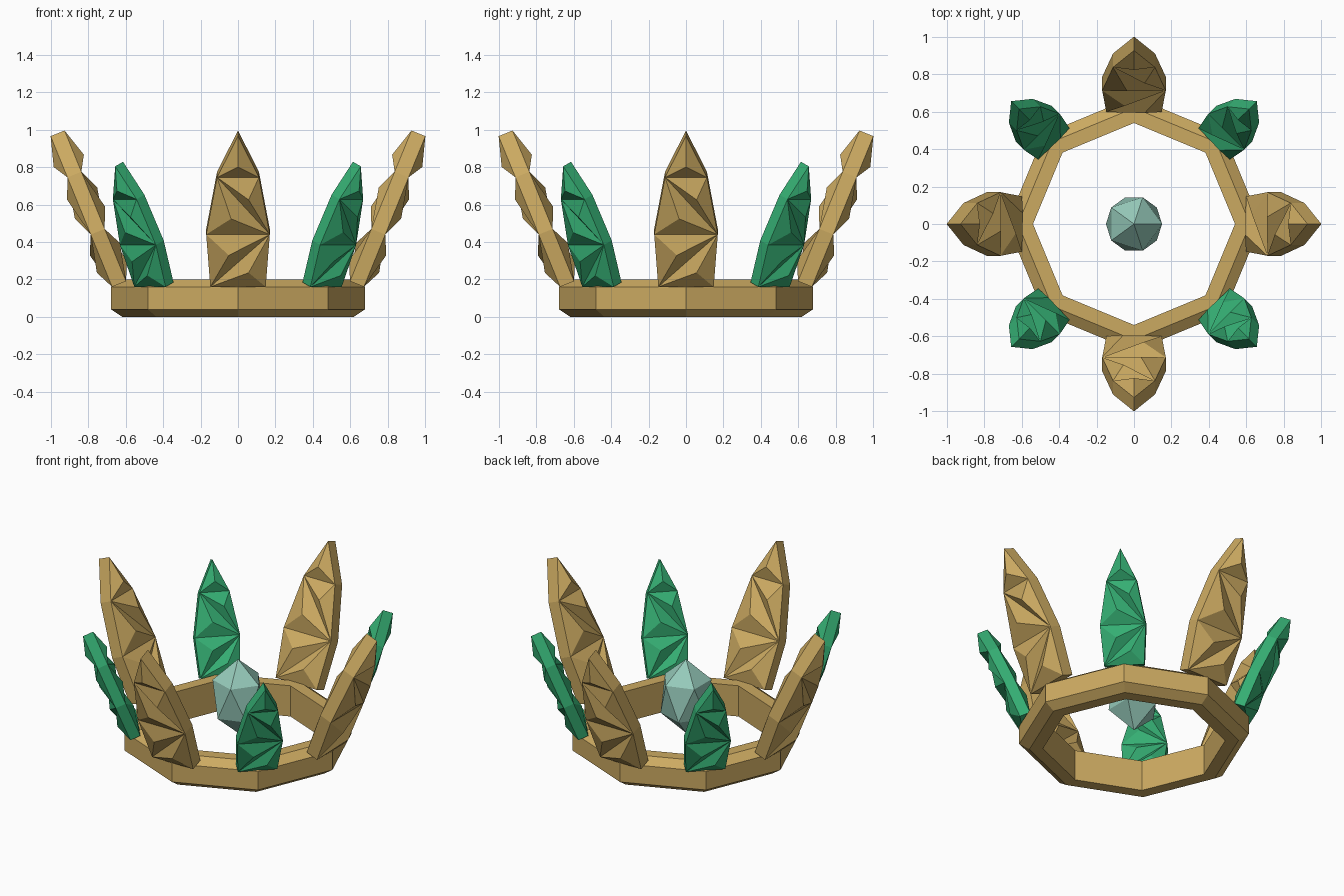
import bpy, bmesh, math
from mathutils import Vector

if "Cube" in bpy.data.objects:
    bpy.data.objects.remove(bpy.data.objects["Cube"])


def material(name, rgb):
    m = bpy.data.materials.new(name)
    m.diffuse_color = (*rgb, 1)
    m.use_nodes = True
    m.node_tree.nodes["Principled BSDF"].inputs["Base Color"].default_value = m.diffuse_color
    return m


GOLD = material("gold", (0.60, 0.40, 0.12))
GREEN = material("emerald green", (0.035, 0.42, 0.17))
PALE = material("pale aqua", (0.31, 0.60, 0.50))


def finish(bm, name, mat):
    bmesh.ops.recalc_face_normals(bm, faces=bm.faces)
    me = bpy.data.meshes.new(name)
    bm.to_mesh(me)
    bm.free()
    me.materials.append(mat)
    ob = bpy.data.objects.new(name, me)
    bpy.context.collection.objects.link(ob)
    return ob


# Octagonal band: bevelled profile (radius, height) swept round eight corners
def band():
    profile = [(0.54, 0), (0.62, 0), (0.68, 0.04), (0.68, 0.16), (0.62, 0.2), (0.54, 0.2)]
    bm = bmesh.new()
    rings = []
    for i in range(8):
        a = i * math.pi / 4
        rings.append([bm.verts.new((r * math.cos(a), r * math.sin(a), z)) for r, z in profile])
    n = len(profile)
    for i in range(8):
        p, q = rings[i], rings[(i + 1) % 8]
        for j in range(n):
            k = (j + 1) % n
            bm.faces.new((p[j], q[j], q[k], p[k]))
    finish(bm, "band", GOLD)


# Faceted spike: a pointed plate whose triangles are each raised to a small pyramid
OUTLINE = [(-0.148, 0), (0.148, 0), (0.17, 0.302), (0.112, 0.632),
           (0, 0.87), (-0.112, 0.632), (-0.17, 0.302)]
TRIANGLES = [(0, 1, 2), (0, 2, 6), (6, 2, 5), (2, 3, 5), (5, 3, 4)]
HALF, RAISE, LEAN = 0.04, 0.047, math.radians(22.2)


def spike(name, mat, angle, size):
    r = Vector((math.cos(angle), math.sin(angle), 0))
    up = Vector((0, 0, 1))
    u = up.cross(r)
    v = r * math.sin(LEAN) + up * math.cos(LEAN)
    w = r * math.cos(LEAN) - up * math.sin(LEAN)
    base = r * 0.636 + up * (0.16 + HALF * size * math.sin(LEAN))
    bm = bmesh.new()

    def vert(a, b, c):
        return bm.verts.new(base + size * (u * a + v * b + w * c))

    sides = []
    for s in (1, -1):
        vs = [vert(s * a, b, s * HALF) for a, b in OUTLINE]
        for t in TRIANGLES:
            a = sum(OUTLINE[i][0] for i in t) / 3
            b = sum(OUTLINE[i][1] for i in t) / 3
            peak = vert(s * a, b, s * (HALF + RAISE))
            for i in range(3):
                bm.faces.new((vs[t[i]], vs[t[(i + 1) % 3]], peak))
        sides.append(vs)
    # edge walls; the back outline runs the opposite way round
    front, back = sides
    match = [1, 0, 6, 5, 4, 3, 2]
    for i in range(7):
        k = (i + 1) % 7
        bm.faces.new((front[i], back[match[i]], back[match[k]], front[k]))
    finish(bm, name, mat)


# Floating stretched gem in the middle
def gem():
    bm = bmesh.new()
    bmesh.ops.create_icosphere(bm, subdivisions=1, radius=0.168)
    bmesh.ops.scale(bm, vec=(1, 1, 1.43), verts=bm.verts)
    bmesh.ops.translate(bm, vec=(0, 0, 0.34), verts=bm.verts)
    finish(bm, "centre_gem", PALE)


band()
for i in range(4):
    spike(f"gold_spike_{i + 1}", GOLD, i * math.pi / 2, 1.0)
    spike(f"green_spike_{i + 1}", GREEN, (i + 0.5) * math.pi / 2, 0.8)
gem()
